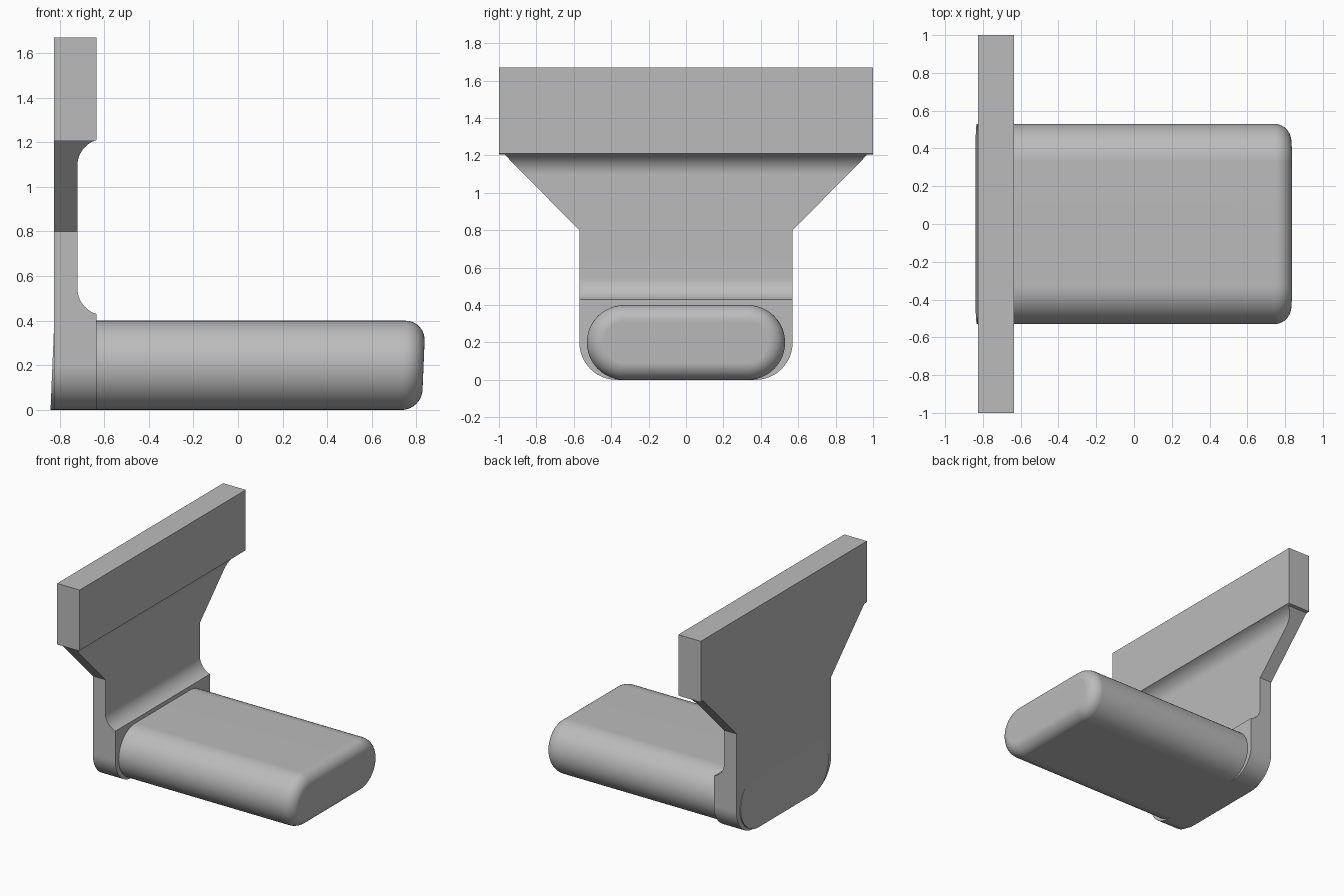
import bpy
import bmesh
from math import sin, cos, pi, radians, sqrt
from mathutils import Vector

cube = bpy.data.objects.get("Cube")
if cube:
    bpy.data.objects.remove(cube, do_unlink=True)

grey = bpy.data.materials.new("plain grey")
grey.use_nodes = True
colour = (0.5, 0.5, 0.5, 1)
grey.diffuse_color = colour
grey.node_tree.nodes["Principled BSDF"].inputs["Base Color"].default_value = colour


def arc(cx, cy, r, start, end, steps=12):
    """Points on an arc, angles in degrees."""
    angles = [radians(start + (end - start) * i / steps) for i in range(steps + 1)]
    return [(cx + r * cos(a), cy + r * sin(a)) for a in angles]


def make_object(name, bm):
    bmesh.ops.recalc_face_normals(bm, faces=bm.faces[:])
    mesh = bpy.data.meshes.new(name)
    bm.to_mesh(mesh)
    bm.free()
    mesh.materials.append(grey)
    ob = bpy.data.objects.new(name, mesh)
    bpy.context.collection.objects.link(ob)
    return ob


def loft(name, rings):
    """Skin a list of equal closed rings and cap both ends."""
    bm = bmesh.new()
    loops = [[bm.verts.new(p) for p in ring] for ring in rings]
    for a, b in zip(loops, loops[1:]):
        for i in range(len(a)):
            j = (i + 1) % len(a)
            bm.faces.new((a[i], a[j], b[j], b[i]))
    bm.faces.new(loops[0])
    bm.faces.new(loops[-1])
    return make_object(name, bm)


def activate(ob):
    bpy.ops.object.select_all(action="DESELECT")
    ob.select_set(True)
    bpy.context.view_layer.objects.active = ob


def finish(ob):
    activate(ob)
    bpy.ops.object.shade_smooth_by_angle(angle=radians(25))
    weighted = ob.modifiers.new("flat face normals", "WEIGHTED_NORMAL")
    weighted.keep_sharp = True


# Mounting plate: side profile with two fillets, trimmed to its outline
back, face, waist, r = -0.825, -0.635, -0.72, 0.12
axis = waist + r
tip = math_tip = 180 - 73
profile = [(back, -0.05), (face, -0.05)]
profile += arc(axis, 0.545, r, 253, 180)
profile += arc(axis, 1.095, r, 180, 107)
profile += [(face, 1.67), (back, 1.67)]
plate = loft("mounting_plate", [[(x, y, z) for x, z in profile] for y in (-1.1, 1.1)])

half = arc(0.37, 0.2, 0.2, -90, 0) + [(0.57, 0.8), (0.97, 1.205), (1, 1.205), (1, 1.75)]
outline = half + [(-y, z) for y, z in reversed(half)]
cutter = loft("outline_cutter", [[(x, y, z) for y, z in outline] for x in (-1, -0.4)])

cut = plate.modifiers.new("outline", "BOOLEAN")
cut.operation = "INTERSECT"
cut.solver = "EXACT"
cut.object = cutter
activate(plate)
bpy.ops.object.modifier_apply(modifier="outline")
bpy.data.objects.remove(cutter, do_unlink=True)
finish(plate)


# Rounded bar: stadium section, sheared ends, rounded outer rim
def section(x, inset):
    radius = 0.2 - inset
    pts = arc(0.33, 0.2, radius, -90, 90, 24) + arc(-0.33, 0.2, radius, 90, 270, 24)
    return [(x + 0.042 * (z - 0.2), y, z) for y, z in pts]


rim = 0.09
rings = [section(-0.832, 0)]
for i in range(11):
    a = pi / 2 * i / 10
    rings.append(section(0.832 - rim + rim * sin(a), rim * (1 - cos(a))))
finish(loft("rounded_bar", rings))
